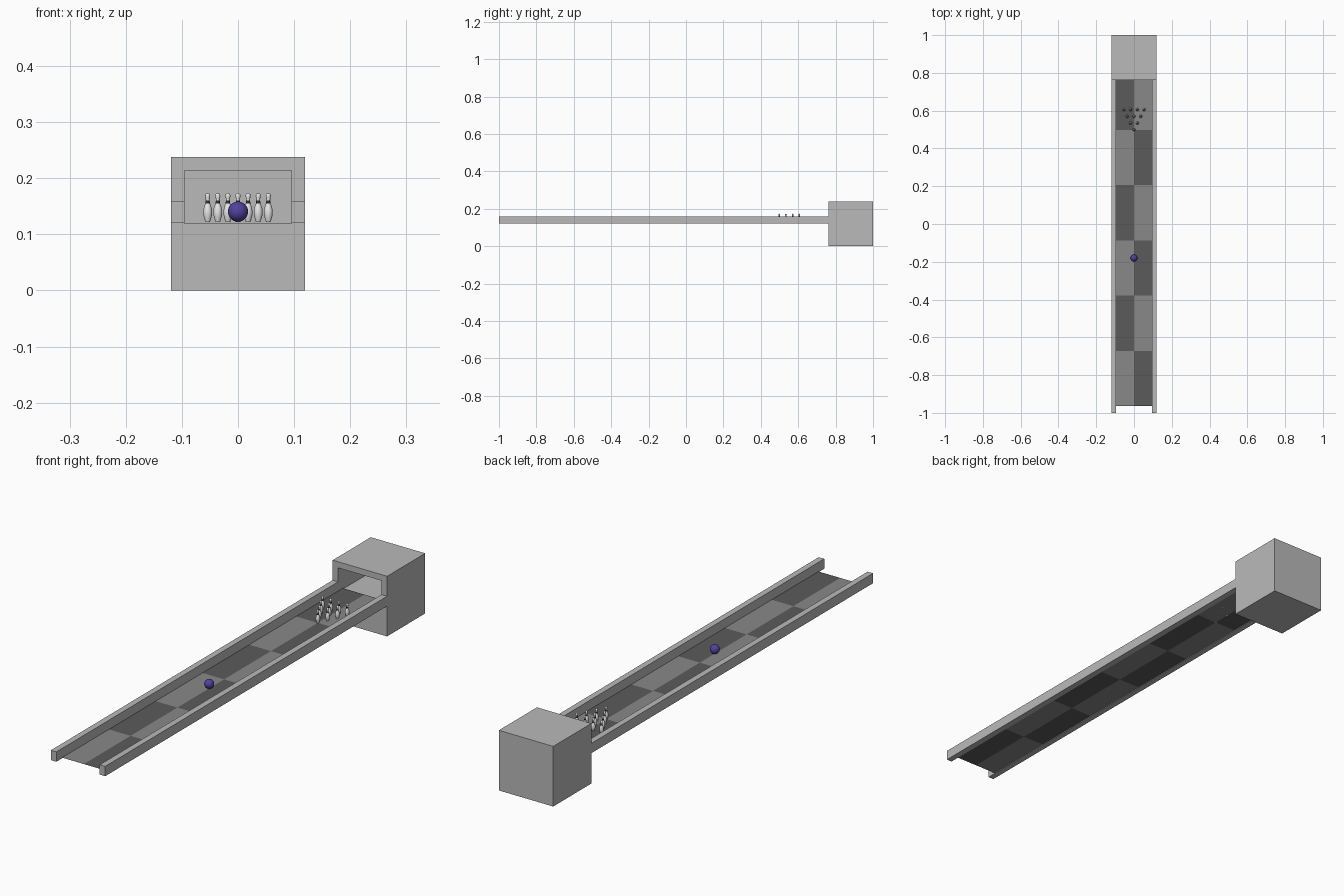
import bpy, bmesh, math
from mathutils import Vector

if "Cube" in bpy.data.objects:
    bpy.data.objects.remove(bpy.data.objects["Cube"])


def material(name, rgb):
    m = bpy.data.materials.new(name)
    m.diffuse_color = (*rgb, 1.0)
    m.use_nodes = True
    m.node_tree.nodes["Principled BSDF"].inputs["Base Color"].default_value = m.diffuse_color
    return m


GREY = material("housing grey", (0.49, 0.49, 0.49))
LIGHT = material("light lane tile", (0.25, 0.25, 0.25))
DARK = material("dark lane tile", (0.105, 0.105, 0.105))
WHITE = material("pin white", (0.80, 0.80, 0.80))
BLACK = material("pin band black", (0.03, 0.03, 0.03))
PURPLE = material("ball purple", (0.085, 0.055, 0.33))


def make_object(name, bm, mats):
    mesh = bpy.data.meshes.new(name)
    bm.to_mesh(mesh)
    bm.free()
    for m in mats:
        mesh.materials.append(m)
    ob = bpy.data.objects.new(name, mesh)
    bpy.context.collection.objects.link(ob)
    return ob


def box_bm(lo, hi):
    bm = bmesh.new()
    bmesh.ops.create_cube(bm, size=1)
    for v in bm.verts:
        v.co = Vector([hi[k] if v.co[k] > 0 else lo[k] for k in range(3)])
    return bm


W, IN = 0.119, 0.095          # outer and inner half width
BOX_Y, LANE_Z = 0.762, 0.1225

# Pin housing: cube with a deep opening pushed into the front
bm = box_bm((-W, BOX_Y, 0), (W, 1.0, 0.238))
bm.faces.ensure_lookup_table()
front = min(bm.faces, key=lambda f: f.calc_center_median().y)
bmesh.ops.inset_region(bm, faces=[front], thickness=0.02)
for v in front.verts:
    v.co.x = math.copysign(IN, v.co.x)
    v.co.z = 0.119 if v.co.z < 0.119 else 0.214
back = bmesh.ops.extrude_discrete_faces(bm, faces=[front])["faces"]
bmesh.ops.translate(bm, vec=(0, 0.214, 0), verts=back[0].verts)
bmesh.ops.recalc_face_normals(bm, faces=bm.faces)
make_object("pin_housing", bm, [GREY])

# Side rails
for side, name in ((-1, "left_rail"), (1, "right_rail")):
    x0, x1 = sorted((side * IN, side * W))
    make_object(name, box_bm((x0, -1.0, 0.12), (x1, BOX_Y, 0.159)), [GREY])

# Checkered lane: two columns by six rows of tiles
bm = bmesh.new()
START, STEP = -0.964, 0.2925
bmesh.ops.create_grid(bm, x_segments=2, y_segments=6, size=1)
for v in bm.verts:
    v.co = (v.co.x * IN, START + (v.co.y + 1) * 3 * STEP, LANE_Z)
for f in bm.faces:
    c = f.calc_center_median()
    f.material_index = (int(c.x > 0) + int((c.y - START) / STEP)) % 2
make_object("lane_floor", bm, [LIGHT, DARK])

# Bowling pin: lathed profile of (radius, height), dark band on the neck
PROFILE = [(0, 0), (0.0042, 0), (0.0058, 0.005), (0.0074, 0.011), (0.0079, 0.017),
           (0.0073, 0.023), (0.0055, 0.029), (0.0042, 0.0325), (0.0034, 0.038),
           (0.0037, 0.042), (0.0045, 0.0455), (0.0040, 0.049), (0.0022, 0.0505), (0, 0.051)]
bm = bmesh.new()
verts = [bm.verts.new((r, 0, z)) for r, z in PROFILE]
edges = [bm.edges.new(p) for p in zip(verts, verts[1:])]
bmesh.ops.spin(bm, geom=verts + edges, cent=(0, 0, 0), axis=(0, 0, 1),
               angle=math.tau, steps=20, use_merge=True)
bmesh.ops.remove_doubles(bm, verts=bm.verts, dist=1e-5)
bmesh.ops.recalc_face_normals(bm, faces=bm.faces)
for f in bm.faces:
    z = f.calc_center_median().z
    f.smooth = z > 0.001
    f.material_index = int(0.0325 < z < 0.038)
pin = make_object("pin_1", bm, [WHITE, BLACK])

# Ten pins in a triangle
spots = [((i - row / 2) * 0.036, 0.499 + row * 0.0355)
         for row in range(4) for i in range(row + 1)]
for n, (x, y) in enumerate(spots, 1):
    if n > 1:
        pin = bpy.data.objects.new(f"pin_{n}", pin.data)
        bpy.context.collection.objects.link(pin)
    pin.location = (x, y, LANE_Z)

# Ball
bm = bmesh.new()
bmesh.ops.create_uvsphere(bm, u_segments=32, v_segments=16, radius=0.018)
for f in bm.faces:
    f.smooth = True
ball = make_object("ball", bm, [PURPLE])
ball.location = (0, -0.18, LANE_Z + 0.018)
